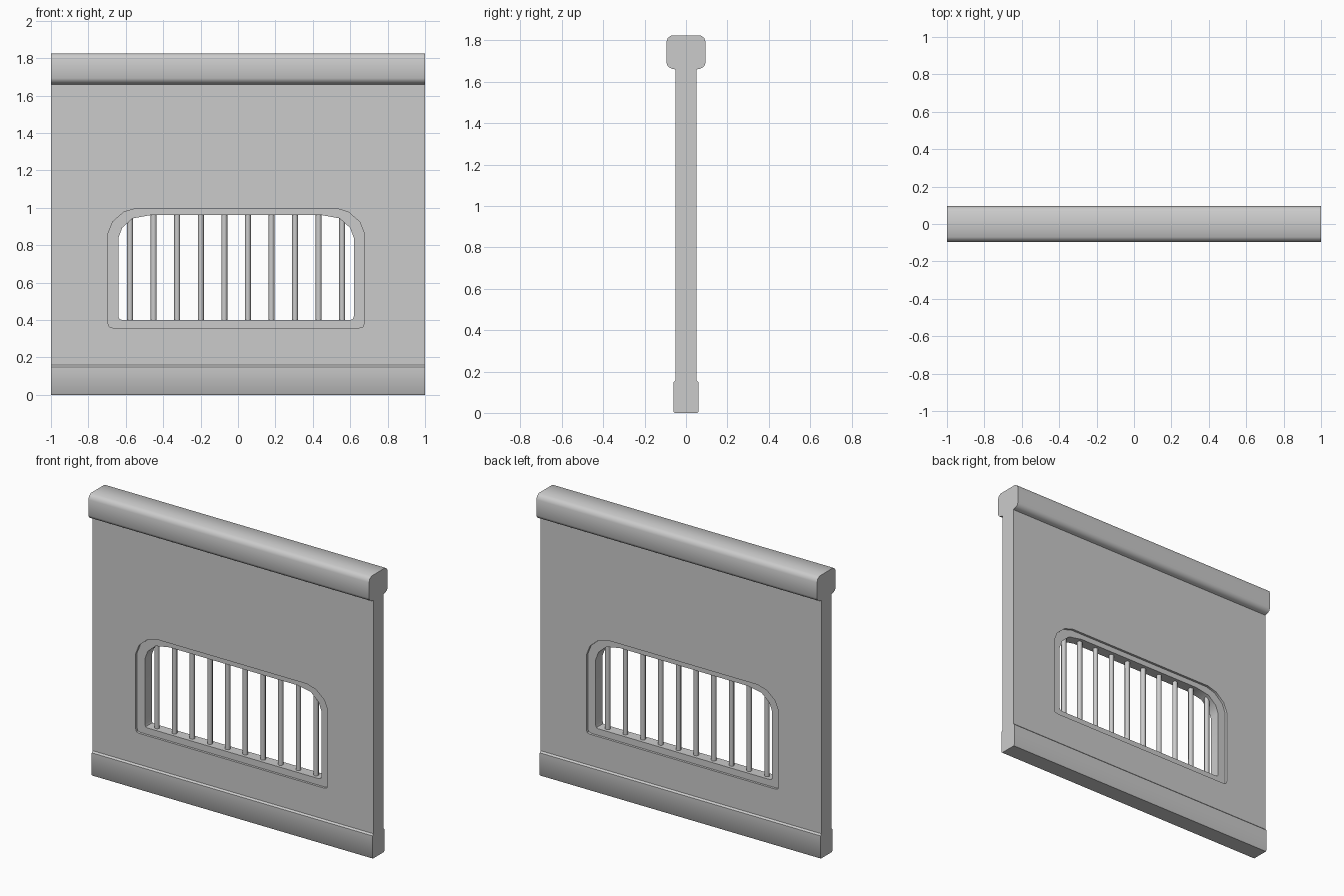
import bpy, bmesh
from math import radians
from mathutils import Vector

if "Cube" in bpy.data.objects:
    bpy.data.objects.remove(bpy.data.objects["Cube"])


def prism(name, points, offset):
    """Extrude a closed outline along an offset vector."""
    bm = bmesh.new()
    face = bm.faces.new([bm.verts.new(p) for p in points])
    ext = bmesh.ops.extrude_face_region(bm, geom=[face])
    moved = [g for g in ext["geom"] if isinstance(g, bmesh.types.BMVert)]
    bmesh.ops.translate(bm, verts=moved, vec=Vector(offset))
    bmesh.ops.recalc_face_normals(bm, faces=bm.faces)
    mesh = bpy.data.meshes.new(name)
    bm.to_mesh(mesh)
    bm.free()
    obj = bpy.data.objects.new(name, mesh)
    bpy.context.collection.objects.link(obj)
    return obj


def activate(obj):
    bpy.ops.object.select_all(action='DESELECT')
    obj.select_set(True)
    bpy.context.view_layer.objects.active = obj


def cut(target, cutter):
    cutter.hide_render = True
    mod = target.modifiers.new("cut", 'BOOLEAN')
    mod.operation, mod.solver, mod.object = 'DIFFERENCE', 'EXACT', cutter
    activate(target)
    bpy.ops.object.modifier_apply(modifier=mod.name)
    bpy.data.objects.remove(cutter)


def window_outline(half, y):
    """Mirror a half outline (x from window centre, z) about the centre."""
    full = half + [(-x, z) for x, z in reversed(half)]
    return [(CX + x, y, z) for x, z in full]


CX = -0.01  # window centre
OUTER = [(0.66, 0.358), (0.679, 0.364), (0.684, 0.38), (0.684, 0.865),
         (0.66, 0.925), (0.60, 0.977), (0.535, 0.996)]
INNER = [(0.61, 0.40), (0.624, 0.404), (0.629, 0.418), (0.629, 0.84),
         (0.609, 0.893), (0.553, 0.943), (0.455, 0.961)]
RECESS = 0.015

# Wall with base moulding and rounded cap, from one mirrored profile
half = [(0.055, 0.0), (0.06, 0.006), (0.06, 0.148), (0.05, 0.158),
        (0.05, 1.66), (0.07, 1.664), (0.087, 1.674), (0.095, 1.692),
        (0.095, 1.792), (0.088, 1.812), (0.07, 1.825)]
profile = half + [(-y, z) for y, z in reversed(half)]
wall = prism("wall", [(-1, y, z) for y, z in profile], (2, 0, 0))

# Recessed window surround on both faces, then the opening
for side in (-1, 1):
    cut(wall, prism("recess_cutter", window_outline(OUTER, side * (0.05 - RECESS)),
                    (0, side * 0.1, 0)))
cut(wall, prism("opening_cutter", window_outline(INNER, -0.2), (0, 0.4, 0)))
activate(wall)
bpy.ops.object.shade_smooth_by_angle(angle=radians(40))

# Window bars
for i in range(10):
    bpy.ops.mesh.primitive_cylinder_add(
        vertices=8, radius=0.016, depth=0.58,
        location=(CX + (i - 4.5) * 0.126, 0, 0.68))
    bar = bpy.context.object
    bar.name = f"window_bar_{i + 1}"
    bpy.ops.object.shade_smooth_by_angle(angle=radians(50))
